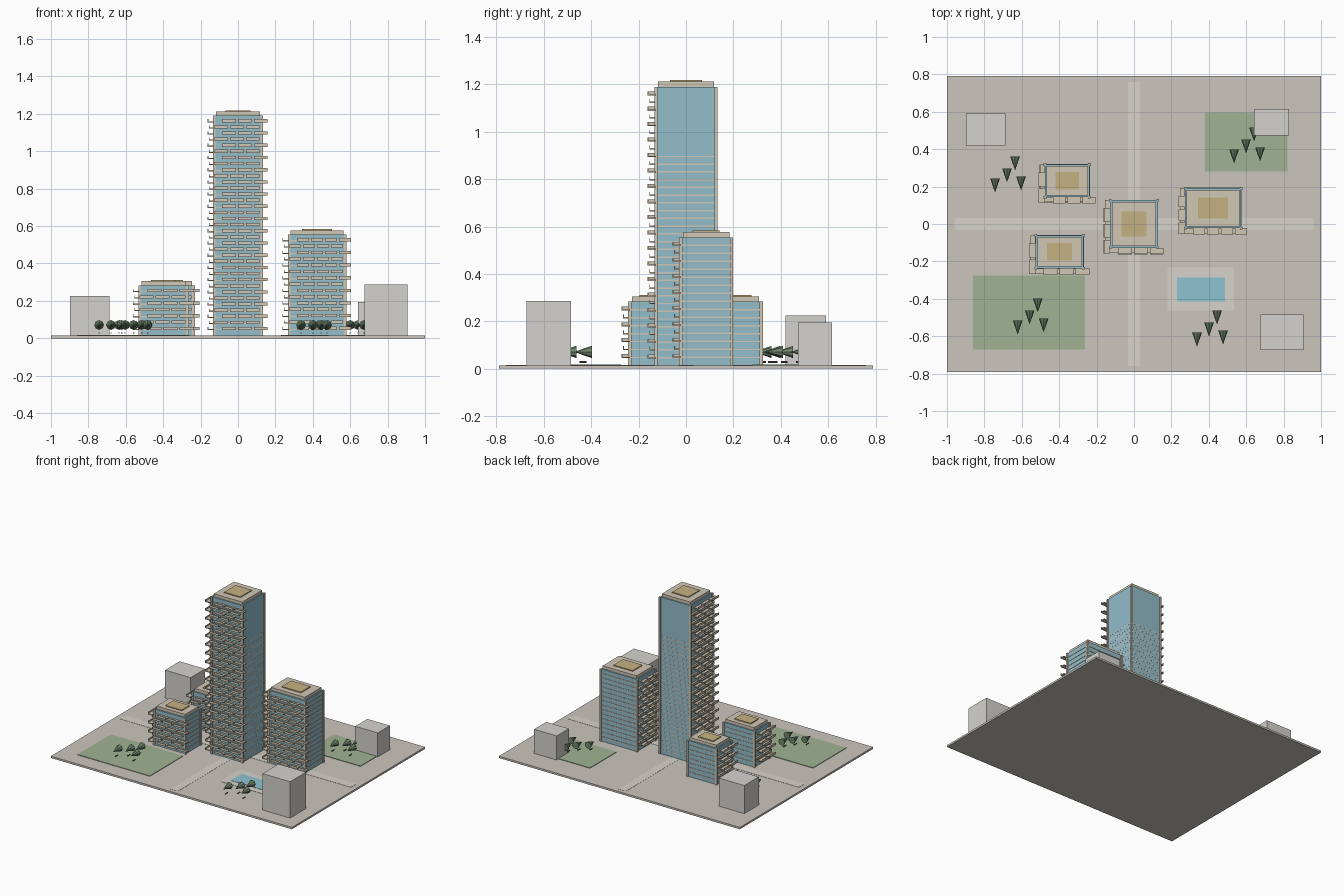
import bpy, bmesh, math
from mathutils import Matrix, Vector

if "Cube" in bpy.data.objects:
    bpy.data.objects.remove(bpy.data.objects["Cube"])

def mat(name, r, g, b):
    m = bpy.data.materials.new(name)
    m.diffuse_color = (r, g, b, 1)
    m.use_nodes = True
    m.node_tree.nodes["Principled BSDF"].inputs["Base Color"].default_value = m.diffuse_color
    return m

GLASS = mat("blue_glass", .29, .51, .60)
STONE = mat("warm_stone", .64, .57, .46)
PAVE = mat("paving", .60, .56, .51)
ROAD = mat("path", .68, .65, .60)
GRASS = mat("grass", .35, .45, .29)
GOLD = mat("roof_plant", .56, .44, .22)
WATER = mat("water", .27, .55, .65)
LEAF = mat("leaf", .16, .24, .15)
BARK = mat("bark", .16, .11, .07)
BLOCK = mat("pale_block", .66, .65, .62)

def finish(name, bm, m):
    me = bpy.data.meshes.new(name)
    bm.to_mesh(me)
    bm.free()
    ob = bpy.data.objects.new(name, me)
    me.materials.append(m)
    bpy.context.collection.objects.link(ob)
    return ob

def boxes(name, items, m):
    """One object from boxes given as (x0, x1, y0, y1, z0, z1)."""
    bm = bmesh.new()
    for x0, x1, y0, y1, z0, z1 in items:
        c = Vector(((x0 + x1) / 2, (y0 + y1) / 2, (z0 + z1) / 2))
        s = Matrix.Diagonal((x1 - x0, y1 - y0, z1 - z0, 1))
        bmesh.ops.create_cube(bm, size=1, matrix=Matrix.Translation(c) @ s)
    return finish(name, bm, m)

G = 0.014  # ground top

# site
boxes("ground", [(-1, 1, -.79, .79, 0, G)], PAVE)
boxes("paths", [(-.032, .032, -.76, .76, G - .005, G + .001),
                (-.96, .96, -.032, .032, G - .005, G + .0015)], ROAD)
boxes("lawns", [(-.862, -.262, -.671, -.275, G - .005, G + .004),
                (.38, .82, .281, .596, G - .005, G + .004)], GRASS)
boxes("pool_deck", [(.178, .535, -.463, -.233, G - .005, G + .002)], ROAD)
boxes("pool_water", [(.23, .487, -.414, -.286, G - .005, G + .004)], WATER)
boxes("neighbour_blocks", [(-.898, -.686, .419, .591, G, .225),
                           (.642, .829, .473, .616, G, .195),
                           (.676, .905, -.674, -.485, G, .287)], BLOCK)

def tower(name, cx, cy, hx, hy, top, floors, nx, ny, lip, slab_top):
    h = (top - G) / floors
    boxes(name + "_body", [(cx - hx, cx + hx, cy - hy, cy + hy, G, top)], GLASS)
    # corner columns
    c = .007
    boxes(name + "_columns", [(cx + sx * hx - c, cx + sx * hx + c,
                               cy + sy * hy - c, cy + sy * hy + c, G, top)
                              for sx in (-1, 1) for sy in (-1, 1)], STONE)
    # floor bands
    boxes(name + "_floor_bands",
          [(cx - hx - lip, cx + hx + lip, cy - hy - lip, cy + hy + lip,
            G + k * h - .003, G + k * h + .003)
           for k in range(1, floors) if G + k * h < slab_top], STONE)
    # roof slab and plant box
    rx, ry = hx - .009, hy - .009
    boxes(name + "_roof", [(cx - rx, cx + rx, cy - ry, cy + ry, top, top + .022)], STONE)
    boxes(name + "_roof_plant", [(cx - .53 * hx, cx + .53 * hx, cy - .53 * hy,
                                  cy + .53 * hy, top + .01, top + .029)], GOLD)
    # staggered balconies on the front and left
    slabs, rails = [], []
    for k in range(1, floors):
        z = G + k * h
        d = .035 if k % 2 else .028
        off = .042 if k % 2 else 0
        px, py = 2 * hx / nx, 2 * hy / ny
        y = cy - hy
        for i in range(nx):
            x0 = cx - hx + i * px + off
            x1 = x0 + px - .011
            slabs.append((x0, x1, y - d, y, z - .003, z + .003))
            rails.append((x0, x1, y - d, y - d + .003, z, z + .014))
        x = cx - hx
        for i in range(ny):
            y1 = cy + hy - i * py - off
            y0 = y1 - py + .011
            slabs.append((x - d, x, y0, y1, z - .003, z + .003))
            rails.append((x - d, x - d + .003, y0, y1, z, z + .014))
    boxes(name + "_balconies", slabs, STONE)
    boxes(name + "_balcony_rails", rails, STONE)

tower("main_tower", 0, 0, .127, .127, 1.19, 36, 3, 3, .0006, .90)
tower("mid_tower", .423, .085, .150, .107, .555, 16, 4, 3, .003, 9)
tower("low_tower_back", -.357, .231, .119, .087, .283, 8, 3, 2, .003, 9)
tower("low_tower_front", -.398, -.149, .128, .088, .283, 8, 3, 2, .003, 9)

# trees: crowns and trunks lying along y
def cones(name, pts, r1, r2, length, z, sides, m):
    bm = bmesh.new()
    for x, y in pts:
        bmesh.ops.create_cone(bm, cap_ends=True, segments=sides, radius1=r1, radius2=r2,
                              depth=length, matrix=Matrix.Translation((x, y, z))
                              @ Matrix.Rotation(math.pi / 2, 4, 'X'))
    return finish(name, bm, m)

groves = [(-.743, .206), (-.622, -.553), (.535, .361), (.337, -.618)]
spots = [(gx + dx, gy + dy) for gx, gy in groves
         for dx, dy in ((0, 0), (.064, .054), (.107, .118), (.139, .011))]
cones("tree_crowns", spots, .026, 0, .075, .071, 8, LEAF)
cones("tree_trunks", spots, .004, .004, .028, .028, 6, BARK)
